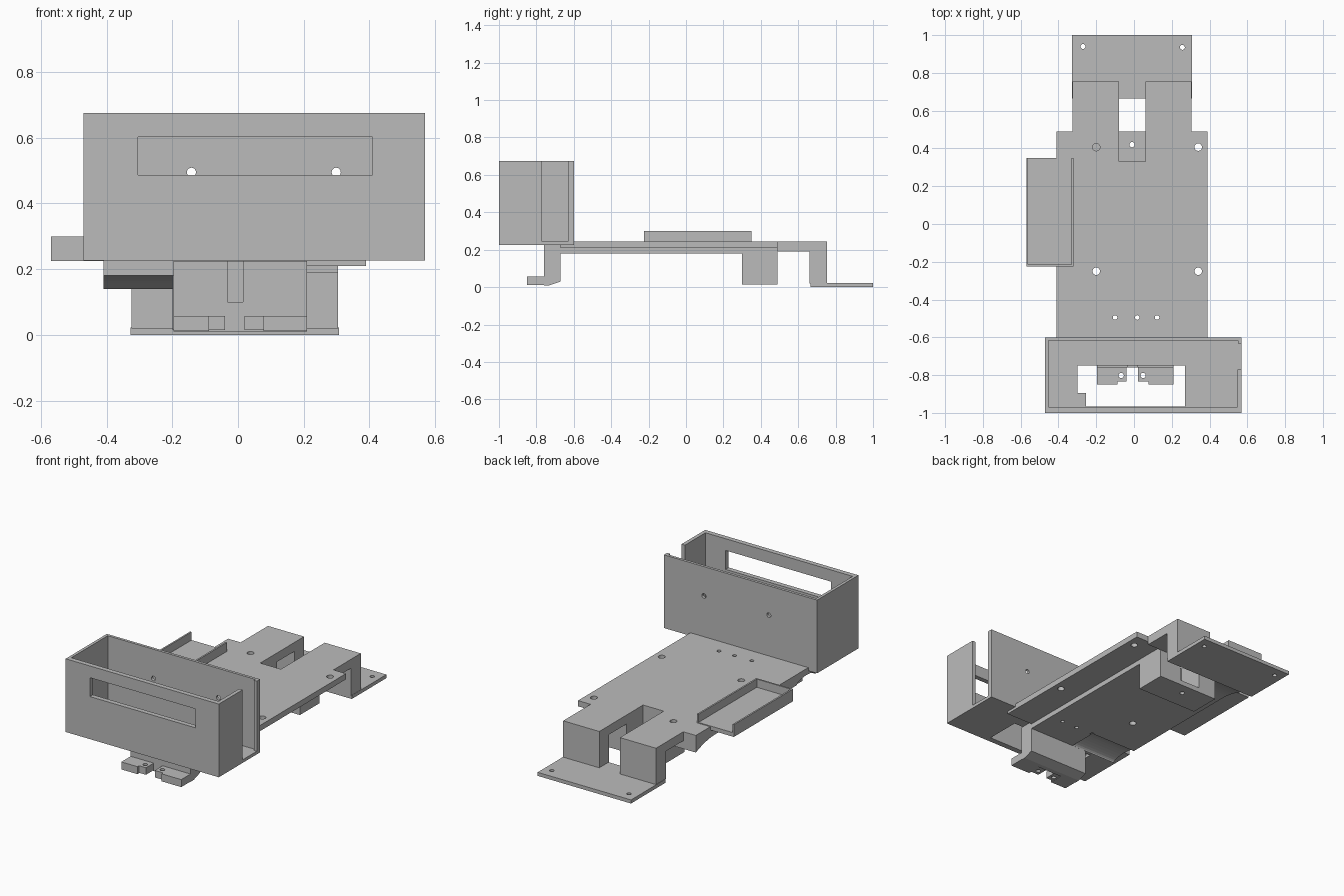
import bpy, bmesh, math

if "Cube" in bpy.data.objects:
    bpy.data.objects.remove(bpy.data.objects["Cube"])

grey = bpy.data.materials.new("grey_plastic")
grey.diffuse_color = (0.5, 0.5, 0.5, 1)
grey.use_nodes = True
grey.node_tree.nodes["Principled BSDF"].inputs["Base Color"].default_value = grey.diffuse_color


def finish(bm, name):
    bmesh.ops.recalc_face_normals(bm, faces=bm.faces[:])
    me = bpy.data.meshes.new(name)
    bm.to_mesh(me)
    bm.free()
    me.materials.append(grey)
    ob = bpy.data.objects.new(name, me)
    bpy.context.collection.objects.link(ob)
    return ob


def box(name, x0, x1, y0, y1, z0, z1):
    bm = bmesh.new()
    bmesh.ops.create_cube(bm, size=1)
    for v in bm.verts:
        v.co = ((x0, x1)[v.co.x > 0], (y0, y1)[v.co.y > 0], (z0, z1)[v.co.z > 0])
    return finish(bm, name)


def side_profile(name, pts, x0, x1):
    """Extrude a (y, z) outline along x."""
    bm = bmesh.new()
    f = bm.faces.new([bm.verts.new((x0, y, z)) for y, z in pts])
    r = bmesh.ops.extrude_face_region(bm, geom=[f])
    for v in r["geom"]:
        if isinstance(v, bmesh.types.BMVert):
            v.co.x = x1
    return finish(bm, name)


def pin(x, y, z, r, axis="Z", depth=0.12):
    """Cylinder used to drill a hole."""
    bm = bmesh.new()
    bmesh.ops.create_cone(bm, cap_ends=True, segments=20, radius1=r, radius2=r, depth=depth)
    for v in bm.verts:
        a, b, c = v.co
        v.co = (x + a, y + b, z + c) if axis == "Z" else (x + a, y + c, z + b)
    return finish(bm, "drill")


def cut(ob, cutters):
    for c in cutters:
        c.hide_render = True
        m = ob.modifiers.new("cut", "BOOLEAN")
        m.operation, m.solver, m.object = "DIFFERENCE", "EXACT", c
        bpy.context.view_layer.objects.active = ob
        bpy.ops.object.modifier_apply(modifier=m.name)
        bpy.data.objects.remove(c)


# Base plate with screw holes and rear notch
base = box("base_plate", -.41, .39, -.67, .49, .21, .245)
mounts = [(x, y, .02) for x in (-.2, .34) for y in (-.25, .407)]
wires = [(x, -.495, .012) for x in (-.1, .017, .122)]
cut(base, [pin(x, y, .22, r) for x, y, r in mounts + wires]
    + [box("notch", -.08, .06, .33, .6, .1, .4)])

# Thicker lower layer with a shallow channel under the front left
lower = box("lower_layer", -.41, .21, -.67, .49, .18, .21)
arc = [(-.58 + .09 * math.cos(math.pi * i / 12), .179 + .027 * math.sin(math.pi * i / 12))
       for i in range(13)]
cut(lower, [pin(x, y, .2, r) for x, y, r in mounts + wires if x < .2]
    + [box("notch", -.08, .06, .33, .6, .1, .4), side_profile("channel", arc, -.5, -.1)])

# Rear block with open pocket and screw hole
block = box("rear_block", -.2, .21, .3, .49, .015, .18)
cut(block, [box("pocket", -.08, .06, .33, .6, .045, .4), pin(-.01, .42, .03, .014)])

# Curved gusset beside the block
curve = [(.3 + .19 * math.sin(t), .14 + .04 * math.cos(t))
         for t in [math.pi / 2 * i / 8 for i in range(9)]]
curve = [(.3 + .19 * (i / 8), .18 - .04 * (i / 8) ** 2) for i in range(9)]
side_profile("curved_gusset", curve + [(.49, .18)], -.41, -.2)

# Rear arms and legs, drilled rear foot
for side, x0, x1 in (("left", -.325, -.08), ("right", .06, .305)):
    side_profile(side + "_rear_arm", [(.49, .19), (.66, .19), (.66, .02), (.755, .02),
                                      (.755, .245), (.49, .245)], x0, x1)
foot = box("rear_foot", -.327, .307, .665, 1, 0, .022)
cut(foot, [pin(-.27, .94, .01, .013), pin(.256, .935, .01, .013)])

# Front leg with split foot
leg = side_profile("front_leg", [(-.76, .01), (-.73, .01), (-.67, .03), (-.67, .225),
                                 (-.76, .225)], -.197, .21)
cut(leg, [box("groove", -.032, .015, -.8, -.75, .1, .3)])
for side, xa, xb, xc in (("left", -.197, -.088, -.04), ("right", .21, .077, .02)):
    outer = box(side + "_toe_outer", min(xa, xb), max(xa, xb), -.85, -.76, .012, .058)
    inner = box(side + "_toe_inner", min(xb, xc), max(xb, xc), -.835, -.76, .015, .058)
    cut(inner, [pin(-.068 if side == "left" else .048, -.802, .03, .014)])

# Side tray with thin rails
box("tray_floor", -.57, -.32, -.225, .35, .225, .25)
for name, x0, x1 in (("tray_outer_rail", -.57, -.56), ("tray_inner_rail", -.33, -.32)):
    box(name, x0, x1, -.225, .35, .25, .3)
box("tray_end_wall", -.56, -.33, -.225, -.215, .25, .3)

# Front housing: floor with opening, windowed front, drilled back, side walls
floor = box("housing_floor", -.47, .57, -1, -.6, .226, .245)
cut(floor, [box("opening", -.255, .27, -.965, -.75, .1, .4),
            box("opening_side", -.3, -.2, -.895, -.75, .1, .4)])
front = box("housing_front", -.47, .57, -1, -.97, .245, .675)
cut(front, [box("window", -.305, .41, -1.1, -.9, .487, .603)])
back = box("housing_back", -.47, .57, -.617, -.6, .245, .675)
cut(back, [pin(x, -.61, .495, .014, "Y") for x in (-.142, .299)])
box("housing_left_wall", -.47, -.452, -.97, -.617, .245, .675)
box("housing_right_wall", .547, .57, -.97, -.77, .245, .675)
box("housing_right_lip", .55, .57, -.632, -.617, .245, .675)
